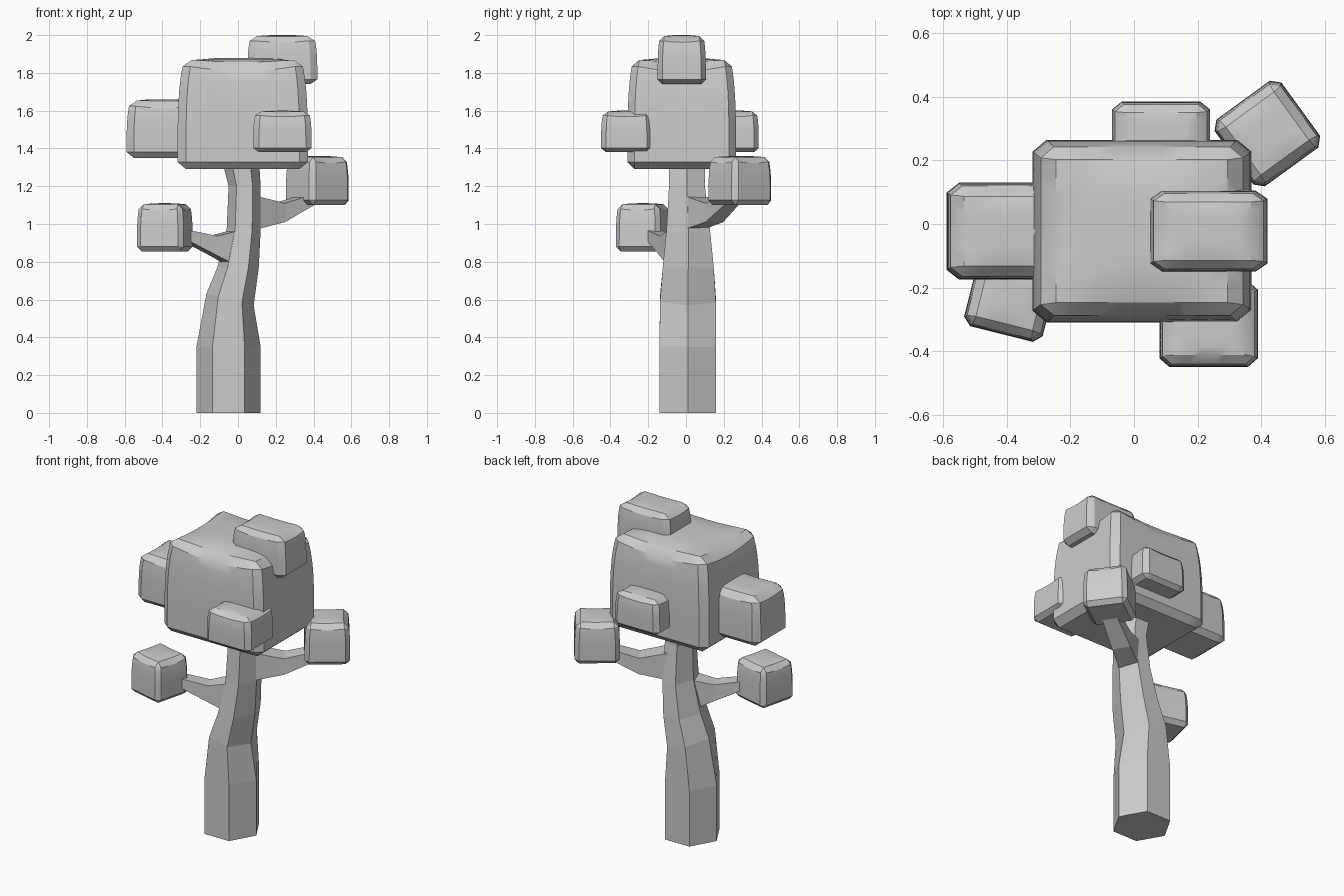
import bpy, bmesh
from math import cos, sin, pi, radians
from mathutils import Vector, Matrix

if "Cube" in bpy.data.objects:
    bpy.data.objects.remove(bpy.data.objects["Cube"])


def finish(bm, name):
    bmesh.ops.recalc_face_normals(bm, faces=bm.faces)
    mesh = bpy.data.meshes.new(name)
    bm.to_mesh(mesh)
    bm.free()
    obj = bpy.data.objects.new(name, mesh)
    bpy.context.collection.objects.link(obj)
    return obj


def loft(name, rings):
    """Skin a list of equal-length point rings and cap both ends."""
    bm = bmesh.new()
    rows = [[bm.verts.new(p) for p in ring] for ring in rings]
    n = len(rows[0])
    for a, b in zip(rows, rows[1:]):
        for i in range(n):
            j = (i + 1) % n
            bm.faces.new((a[i], a[j], b[j], b[i]))
    bm.faces.new(rows[0])
    bm.faces.new(rows[-1])
    return finish(bm, name)


def branch(name, stations):
    """Four-sided limb: stations are (centre, half width, half height)."""
    run = Vector(stations[-1][0]) - Vector(stations[0][0])
    side = Vector((-run.y, run.x, 0)).normalized()
    up = Vector((0, 0, 1))
    rings = []
    for c, w, h in stations:
        c = Vector(c)
        rings.append([c + side * w * a + up * h * b
                      for a, b in ((-1, -1), (1, -1), (1, 1), (-1, 1))])
    loft(name, rings)


def foliage(name, lo, hi, angle=0, bevel=0.2):
    """Chamfered block that tapers to the top, with sagging top edges."""
    bm = bmesh.new()
    bmesh.ops.create_cube(bm, size=2)
    bmesh.ops.bevel(bm, geom=bm.edges[:], offset=bevel, segments=1,
                    profile=0.5, affect='EDGES')
    long_edges = [e for e in bm.edges if e.calc_length() > 1]
    bmesh.ops.subdivide_edges(bm, edges=long_edges, cuts=7, use_grid_fill=True)
    for v in bm.verts:
        u, s, w = v.co
        t = (w + 1) / 2
        taper = 1 - 0.1 * t ** 4
        sag = 0.14 * t ** 4 * (u ** 4 * (1 - s * s) + s ** 4 * (1 - u * u))
        v.co = (u * taper, s * taper, w - sag)
    lo, hi = Vector(lo), Vector(hi)
    bm.transform(Matrix.Translation((lo + hi) / 2)
                 @ Matrix.Rotation(radians(angle), 4, 'Z')
                 @ Matrix.Diagonal((*((hi - lo) / 2), 1)))
    obj = finish(bm, name)
    bpy.ops.object.select_all(action='DESELECT')
    obj.select_set(True)
    bpy.context.view_layer.objects.active = obj
    bpy.ops.object.shade_smooth_by_angle(angle=radians(32))


# Trunk: hexagonal rings (x, y, z, radius x, half depth, tilt)
trunk = [(-0.05, 0.01, 0, 0.17, 0.15, 0), (-0.05, 0.01, 0.35, 0.17, 0.15, 0),
         (-0.042, 0.01, 0.6, 0.125, 0.148, -0.25),
         (0.0, 0.012, 0.77, 0.11, 0.135, 0),
         (0.03, 0.012, 0.97, 0.09, 0.115, 0),
         (0.035, 0.005, 1.2, 0.085, 0.095, 0),
         (0.01, 0.005, 1.36, 0.1, 0.095, 0)]
loft("trunk", [[(x + r * cos(k * pi / 3), y + d * sin(k * pi / 3) / sin(pi / 3),
                 z + tilt * r * cos(k * pi / 3)) for k in range(6)]
               for x, y, z, r, d, tilt in trunk])

# Limbs
branch("left_branch", [((-0.02, -0.04, 0.87), 0.06, 0.095),
                       ((-0.13, -0.10, 0.885), 0.045, 0.052),
                       ((-0.28, -0.17, 0.94), 0.04, 0.028)])
branch("right_branch", [((0.06, 0.04, 1.06), 0.06, 0.09),
                        ((0.22, 0.15, 1.06), 0.055, 0.05),
                        ((0.38, 0.24, 1.13), 0.045, 0.03)])

# Crown and the smaller leaf blocks around it
foliage("main_crown", (-0.32, -0.31, 1.29), (0.37, 0.265, 1.88), bevel=0.13)
foliage("left_leaves", (-0.59, -0.175, 1.35), (-0.2, 0.13, 1.66))
foliage("front_leaves", (0.08, -0.45, 1.38), (0.39, -0.18, 1.6))
foliage("back_leaves", (-0.07, 0.14, 1.38), (0.24, 0.385, 1.6))
foliage("top_leaves", (0.05, -0.15, 1.74), (0.42, 0.105, 2.0))
foliage("left_branch_leaves", (-0.515, -0.35, 0.855), (-0.26, -0.105, 1.11), -14)
foliage("right_branch_leaves", (0.29, 0.155, 1.1), (0.55, 0.415, 1.36), 36)
